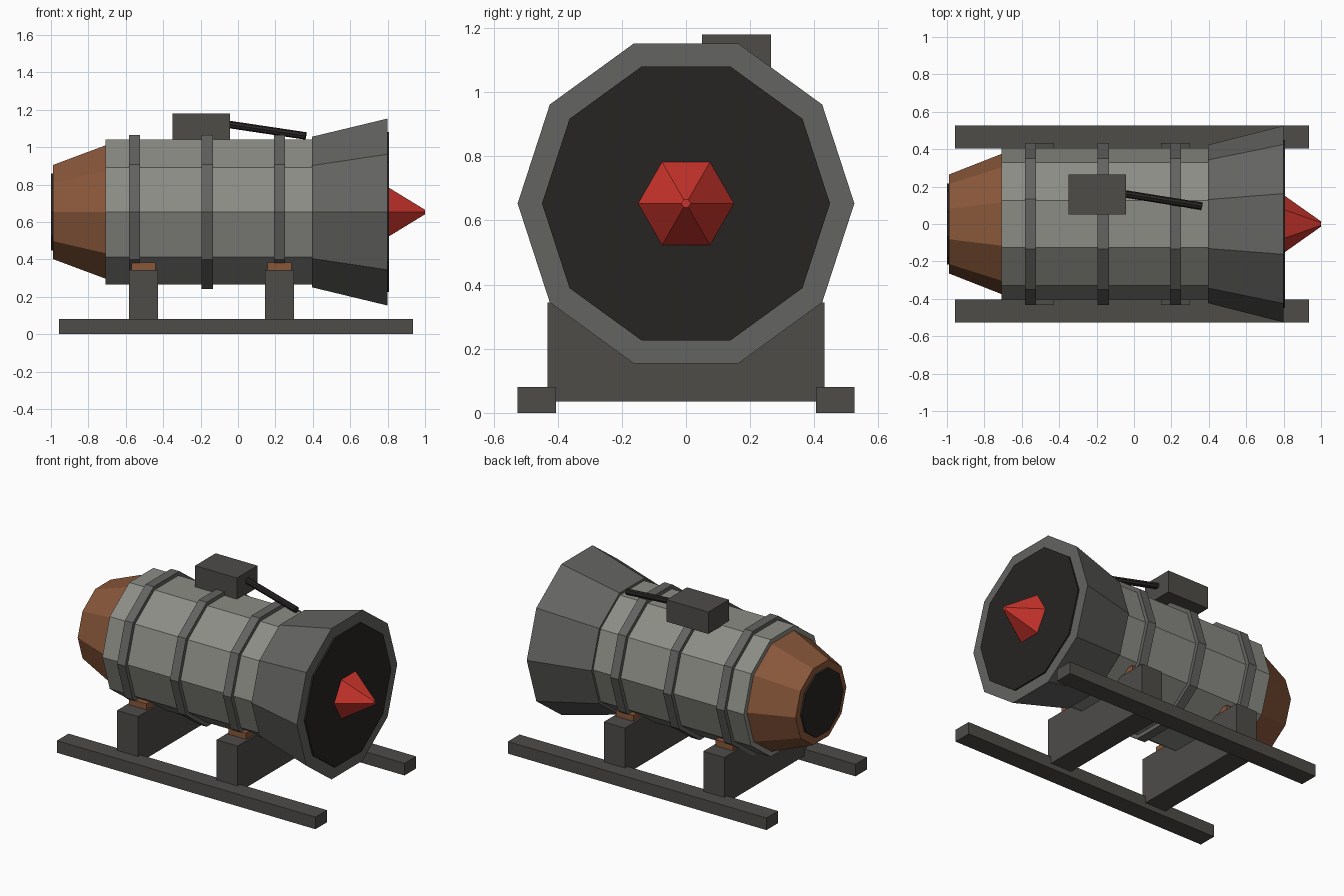
import bpy, bmesh
from math import sin, cos, tau
from mathutils import Vector

if "Cube" in bpy.data.objects:
    bpy.data.objects.remove(bpy.data.objects["Cube"])

AXIS_Z = 0.653


def material(name, rgb):
    m = bpy.data.materials.new(name)
    m.diffuse_color = (*rgb, 1)
    m.use_nodes = True
    m.node_tree.nodes["Principled BSDF"].inputs["Base Color"].default_value = m.diffuse_color
    return m


PALE = material("pale_metal", (0.26, 0.265, 0.235))
STEEL = material("steel", (0.125, 0.125, 0.12))
FRAME = material("frame_metal", (0.075, 0.072, 0.066))
COPPER = material("copper", (0.25, 0.095, 0.042))
DARK = material("dark", (0.02, 0.018, 0.017))
RED = material("red", (0.6, 0.035, 0.025))


def finish(bm, name, mat):
    bmesh.ops.recalc_face_normals(bm, faces=bm.faces)
    me = bpy.data.meshes.new(name)
    bm.to_mesh(me)
    bm.free()
    me.materials.append(mat)
    ob = bpy.data.objects.new(name, me)
    bpy.context.collection.objects.link(ob)
    return ob


def frustum(name, x0, r0, x1, r1, mat, n=10):
    """Faceted drum along x, with corners on the +y and -y sides."""
    bm = bmesh.new()
    rings = [[bm.verts.new((x, r * cos(tau * i / n), r * sin(tau * i / n)))
              for i in range(n)] for x, r in ((x0, r0), (x1, r1))]
    for ring in rings:
        bm.faces.new(ring)
    for i in range(n):
        j = (i + 1) % n
        bm.faces.new((rings[0][i], rings[0][j], rings[1][j], rings[1][i]))
    ob = finish(bm, name, mat)
    ob.location.z = AXIS_Z
    return ob


def box(name, x, y, z, mat):
    bm = bmesh.new()
    bmesh.ops.create_cube(bm, size=1)
    for v in bm.verts:
        v.co = [(a + b) / 2 + c * (b - a) for (a, b), c in zip((x, y, z), v.co)]
    return finish(bm, name, mat)


# Engine barrel, flared intake and tapered exhaust
frustum("barrel", -0.708, 0.407, 0.40, 0.407, PALE)
frustum("intake_flare", 0.395, 0.423, 0.798, 0.525, STEEL)
frustum("intake_face", 0.78, 0.449, 0.808, 0.449, DARK)
frustum("nose_cone", 0.80, 0.155, 1.0, 0.014, RED, 6)
frustum("exhaust_nozzle", -0.988, 0.265, -0.70, 0.378, COPPER)
frustum("exhaust_face", -1.0, 0.217, -0.97, 0.217, DARK)

# Clamping bands
for i, x in enumerate((-0.553, -0.165, 0.222)):
    frustum(f"band_{i + 1}", x - 0.03, 0.433, x + 0.03, 0.433, STEEL)

# Cradle supports with copper pads
for end, x in (("rear", -0.506), ("front", 0.222)):
    box(f"{end}_support", (x - 0.077, x + 0.077), (-0.432, 0.432), (0.035, 0.344), FRAME)
    box(f"{end}_pad", (x - 0.064, x + 0.064), (-0.325, 0.325), (0.33, 0.384), COPPER)

# Skid rails
for side, s in (("left", 1), ("right", -1)):
    box(f"{side}_skid", (-0.957, 0.935), sorted((s * 0.405, s * 0.526)), (0, 0.08), FRAME)

# Control box and feed pipe on top
box("control_box", (-0.349, -0.043), (0.05, 0.265), (1.035, 1.18), FRAME)
a, b = Vector((-0.06, 0.163, 1.123)), Vector((0.362, 0.095, 1.06))
bm = bmesh.new()
bmesh.ops.create_cone(bm, cap_ends=True, segments=8, radius1=0.02, radius2=0.02,
                      depth=(b - a).length)
pipe = finish(bm, "feed_pipe", DARK)
pipe.location = (a + b) / 2
pipe.rotation_euler = (b - a).to_track_quat('Z', 'Y').to_euler()
